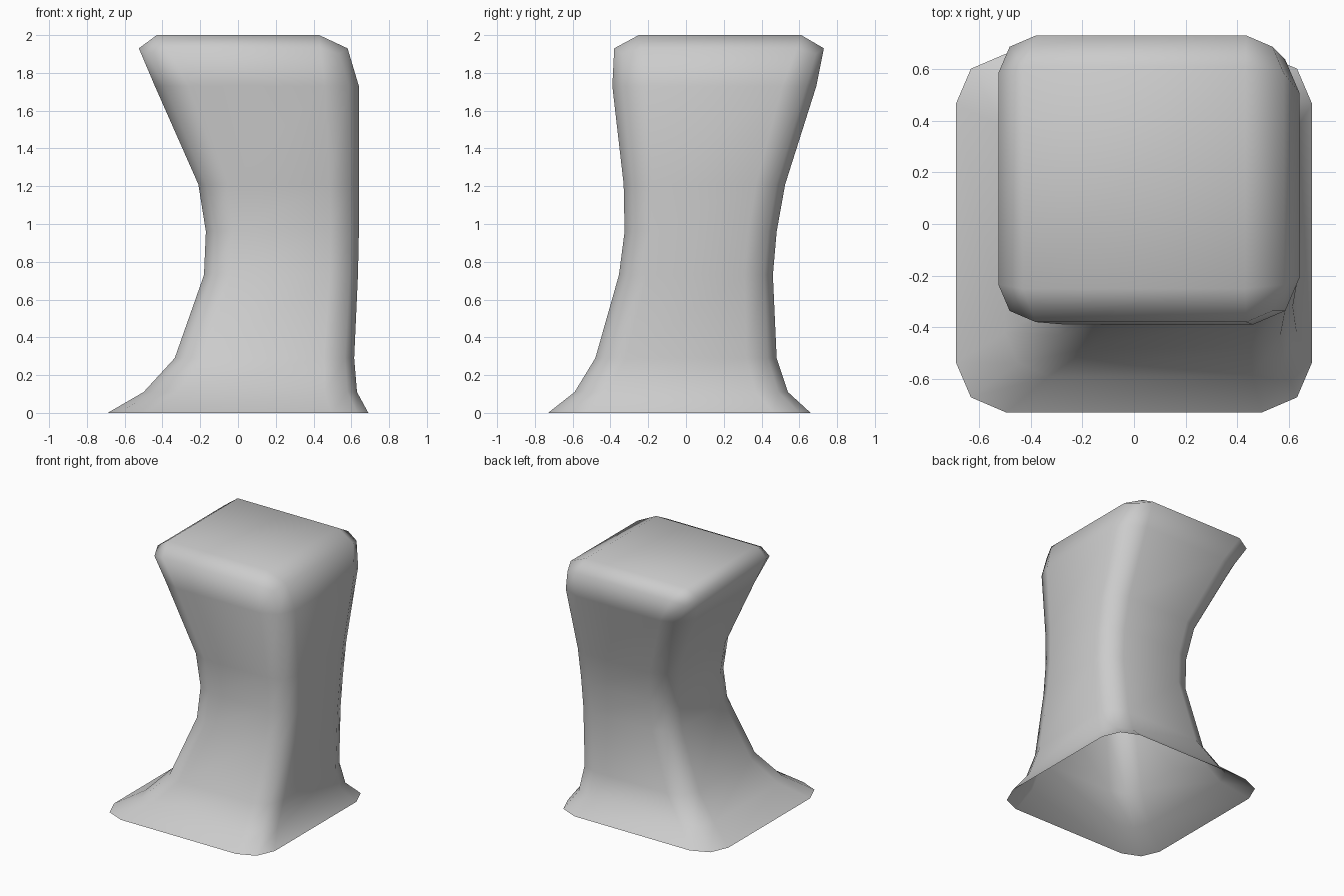
import bpy, bmesh

if "Cube" in bpy.data.objects:
    bpy.data.objects.remove(bpy.data.objects["Cube"])

# Cross-sections of the body: z, x min, x max, y min, y max, corner radius
SECTIONS = [
    (0.00, -0.69, 0.69, -0.73, 0.66, 0.195),
    (0.11, -0.50, 0.63, -0.59, 0.54, 0.17),
    (0.29, -0.335, 0.615, -0.48, 0.48, 0.16),
    (0.73, -0.18, 0.635, -0.355, 0.46, 0.15),
    (0.96, -0.17, 0.64, -0.325, 0.48, 0.15),
    (1.21, -0.21, 0.64, -0.33, 0.525, 0.155),
    (1.73, -0.44, 0.64, -0.39, 0.69, 0.18),
    (1.93, -0.525, 0.58, -0.38, 0.73, 0.145),
    (2.00, -0.43, 0.43, -0.25, 0.61, 0.0),
]


def rounded_ring(bm, z, x0, x1, y0, y1, r):
    """Rectangle with two-segment rounded corners, counter-clockwise."""
    m = 0.3 * r
    corner = [(0, r), (m, m), (r, 0)]
    ring = []
    for i, (cx, cy, sx, sy) in enumerate([(x0, y0, 1, 1), (x1, y0, -1, 1),
                                          (x1, y1, -1, -1), (x0, y1, 1, -1)]):
        if r == 0:
            ring += [bm.verts.new((cx, cy, z))] * 3
            continue
        for dx, dy in (corner if i % 2 == 0 else corner[::-1]):
            # the middle point of the top bevel's corner sits a little lower
            dz = -0.03 if z == 1.93 and dx == dy else 0
            ring.append(bm.verts.new((cx + sx * dx, cy + sy * dy, z + dz)))
    return ring


# Waisted pedestal, open underneath
bm = bmesh.new()
rings = [rounded_ring(bm, *s) for s in SECTIONS]
for low, high in zip(rings, rings[1:]):
    for i in range(12):
        j = (i + 1) % 12
        quad = [low[i], low[j], high[j], high[i]]
        bm.faces.new(list(dict.fromkeys(quad)))
bm.faces.new(list(dict.fromkeys(rings[-1])))
for f in bm.faces:
    f.smooth = True

mesh = bpy.data.meshes.new("pedestal")
bm.to_mesh(mesh)
bm.free()
pedestal = bpy.data.objects.new("pedestal", mesh)
bpy.context.collection.objects.link(pedestal)
